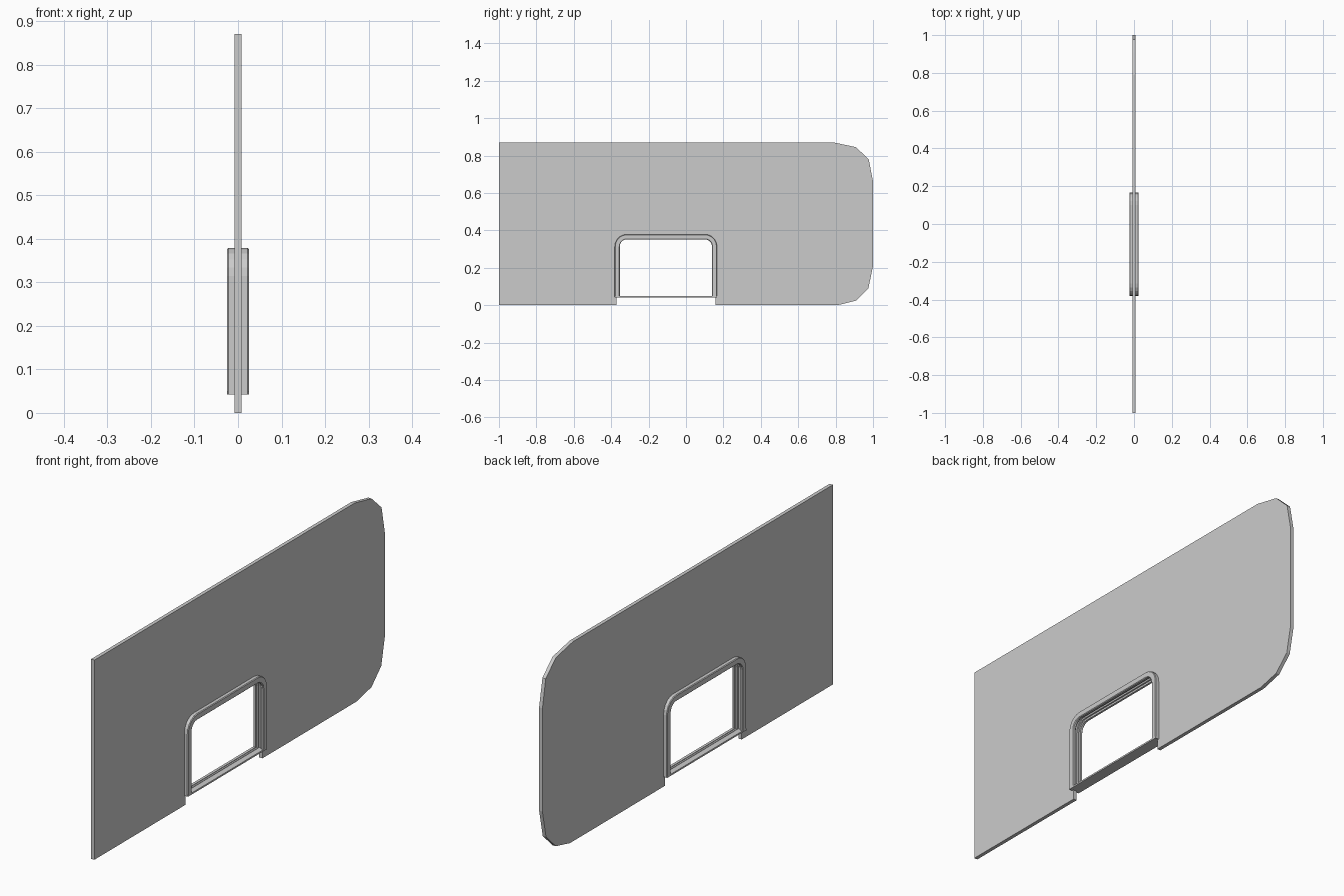
import bpy, bmesh, math

if "Cube" in bpy.data.objects:
    bpy.data.objects.remove(bpy.data.objects["Cube"])

Y0, Y1, Z0, Z1 = -0.381, 0.166, 0.042, 0.379   # outer limits of the window frame
RADIUS, SEGS = 0.065, 5


def arch(d, bottom):
    """Inverted U with rounded shoulders, offset inward by d, as (y, z) points."""
    r = RADIUS - d
    pts = [(Y0 + d, bottom)]
    for cy, start in ((Y0 + RADIUS, 180), (Y1 - RADIUS, 90)):
        for i in range(SEGS + 1):
            a = math.radians(start - 90 * i / SEGS)
            pts.append((cy + r * math.cos(a), Z1 - RADIUS + r * math.sin(a)))
    return pts + [(Y1 - d, bottom)]


def finish(name, bm):
    bmesh.ops.recalc_face_normals(bm, faces=bm.faces)
    me = bpy.data.meshes.new(name)
    bm.to_mesh(me)
    bm.free()
    ob = bpy.data.objects.new(name, me)
    bpy.context.collection.objects.link(ob)
    return ob


def loft(name, rings):
    """Skin a list of closed rings and cap both ends."""
    bm = bmesh.new()
    vs = [[bm.verts.new(p) for p in ring] for ring in rings]
    n = len(rings[0])
    for a, b in zip(vs, vs[1:]):
        for i in range(n):
            j = (i + 1) % n
            bm.faces.new((a[i], a[j], b[j], b[i]))
    bm.faces.new(vs[0])
    bm.faces.new(vs[-1])
    return finish(name, bm)


# Wall panel: square at one end, faceted round corners at the other, notched below
corner = [(0.81, 0), (0.908, 0.024), (0.975, 0.09), (1, 0.21),
          (1, 0.66), (0.977, 0.78), (0.908, 0.845), (0.79, 0.87)]
notch = arch(0.009, 0)
outline = [(-1, 0)] + notch + corner + [(-1, 0.87)]
loft("wall_panel", [[(x, y, z) for y, z in outline] for x in (-0.008, 0.008)])

# Window frame: grooved section (x, inward depth) swept around the arch
half = [(0.022, 0), (0.025, 0.003), (0.025, 0.024), (0.022, 0.027),
        (0.013, 0.027), (0.013, 0.019), (0.006, 0.019), (0.006, 0.012)]
section = half + [(-x, d) for x, d in reversed(half)]
paths = [arch(d, 0.043) for _, d in section]
rings = [[(x, *paths[k][i]) for k, (x, _) in enumerate(section)]
         for i in range(len(paths[0]))]
loft("window_frame", rings)

# Sill: shallow track closing the bottom of the frame
half = [(0.025, Z0), (0.025, 0.049), (0.013, 0.049), (0.013, 0.0465),
        (0.006, 0.0465), (0.006, 0.0445)]
section = half + [(-x, z) for x, z in reversed(half)]
loft("window_sill", [[(x, y, z) for x, z in section]
                     for y in (Y0 + 0.001, Y1 - 0.001)])
